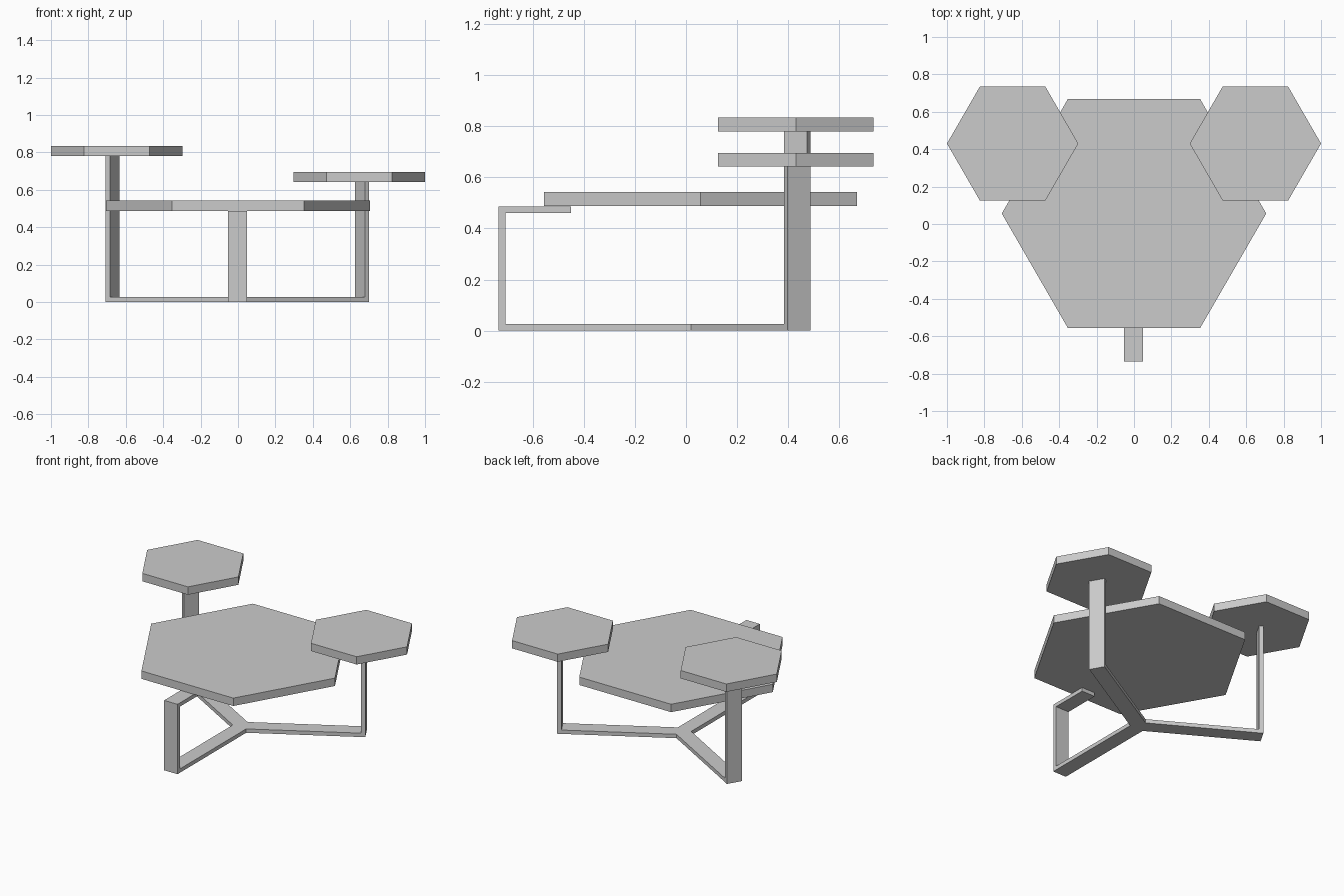
import bpy
import bmesh
from math import radians, tan, cos, sin, pi
from mathutils import Matrix, Vector

if "Cube" in bpy.data.objects:
    bpy.data.objects.remove(bpy.data.objects["Cube"], do_unlink=True)

# Single light grey finish
grey = bpy.data.materials.new("light_grey")
grey.use_nodes = True
colour = (0.6, 0.6, 0.6, 1)
grey.diffuse_color = colour
grey.node_tree.nodes["Principled BSDF"].inputs["Base Color"].default_value = colour


def add_object(name, bm):
    mesh = bpy.data.meshes.new(name)
    bm.to_mesh(mesh)
    bm.free()
    mesh.materials.append(grey)
    obj = bpy.data.objects.new(name, mesh)
    bpy.context.collection.objects.link(obj)


def hex_slab(name, x, y, radius, bottom, top):
    """Flat hexagonal board with corners on the x axis."""
    bm = bmesh.new()
    ring = [bm.verts.new((x + radius * cos(i * pi / 3), y + radius * sin(i * pi / 3), bottom))
            for i in range(6)]
    face = bm.faces.new(ring)
    raised = bmesh.ops.extrude_face_region(bm, geom=[face])["geom"]
    verts = [g for g in raised if isinstance(g, bmesh.types.BMVert)]
    bmesh.ops.translate(bm, verts=verts, vec=(0, 0, top - bottom))
    bmesh.ops.recalc_face_normals(bm, faces=bm.faces)
    add_object(name, bm)


# Table top and the two seats, at different heights
hex_slab("table_top", 0, 0.056, 0.707, 0.488, 0.543)
hex_slab("right_seat", -0.649, 0.43, 0.351, 0.78, 0.835)
hex_slab("left_seat", 0.649, 0.43, 0.351, 0.642, 0.696)

# Bent flat-bar frame: three arms meeting at a hub
HALF = 0.0515          # half the bar width
THICK = 0.027          # bar thickness
REACH = 0.784          # hub to outer face of an upright
INNER = HALF / tan(radians(60))
HUB = Vector((-0.003, 0.05, 0))


def arm(bm, angle, upright):
    """Extrude an arm's side profile across its width, open toward the hub."""
    turn = Matrix.Translation(HUB) @ Matrix.Rotation(radians(angle), 4, "Z")
    profile = [(INNER, 0), (REACH, 0)] + upright + [(REACH - THICK, THICK), (INNER, THICK)]
    sides = [[bm.verts.new(turn @ Vector((r, s, z))) for r, z in profile]
             for s in (-HALF, HALF)]
    for side in sides:
        bm.faces.new(side)
    a, b = sides
    for i in range(len(a) - 1):
        bm.faces.new((a[i], a[i + 1], b[i + 1], b[i]))


def post(height):
    return [(REACH, height), (REACH - THICK, height)]


frame = bmesh.new()
tab_end = REACH - 0.283
arm(frame, -90, [(REACH, 0.486), (tab_end, 0.486), (tab_end, 0.46), (REACH - THICK, 0.46)])
arm(frame, 150, post(0.78))
arm(frame, 30, post(0.642))

# Hub plates close the middle
corner = HALF / sin(radians(60))
for z in (0, THICK):
    frame.faces.new([frame.verts.new(HUB + Vector((corner * cos(radians(a)),
                                                   corner * sin(radians(a)), z)))
                     for a in (-30, 90, 210)])
bmesh.ops.remove_doubles(frame, verts=frame.verts, dist=0.0005)
bmesh.ops.recalc_face_normals(frame, faces=frame.faces)
bmesh.ops.dissolve_limit(frame, angle_limit=radians(1), verts=frame.verts, edges=frame.edges)
add_object("frame", frame)
